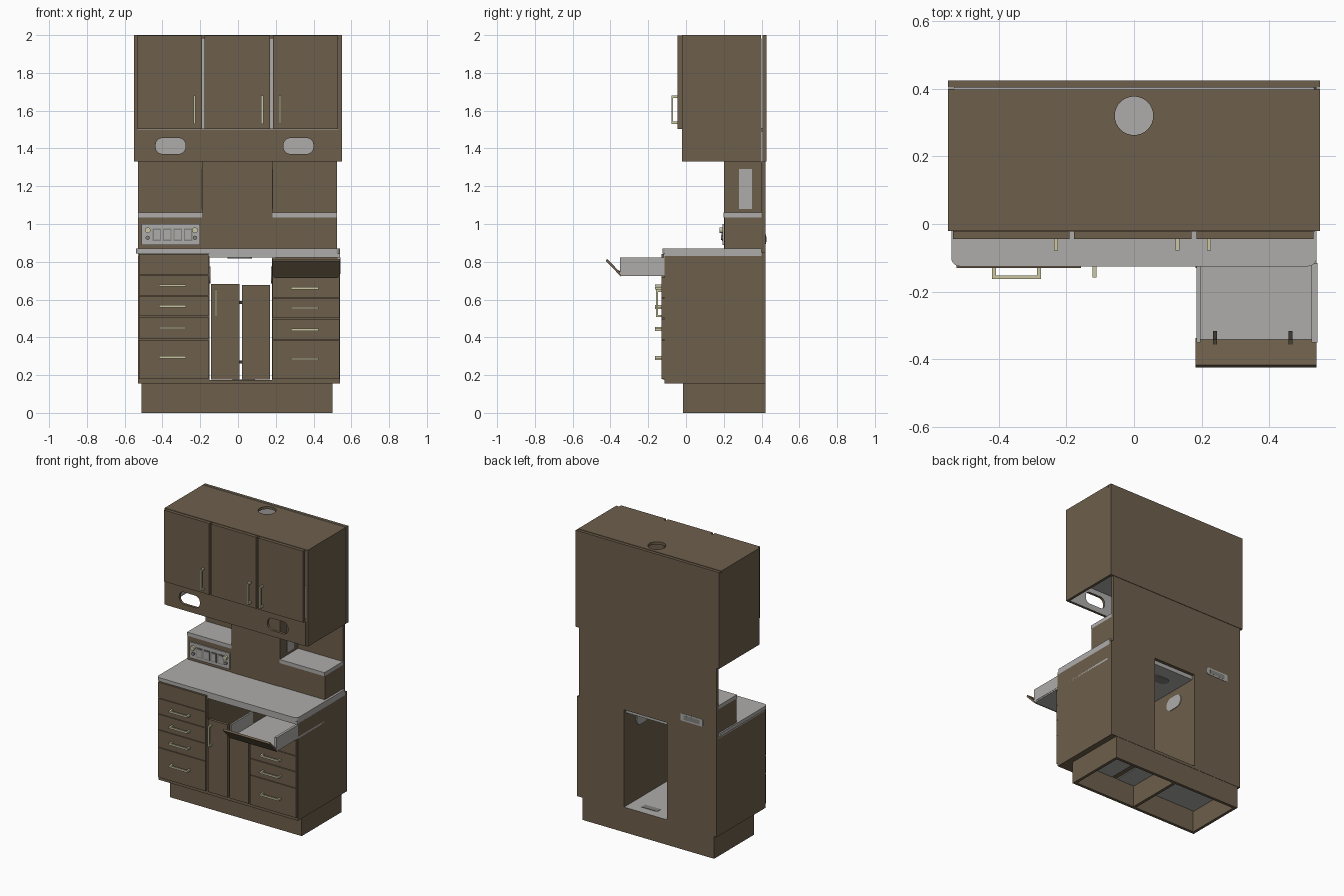
import bpy, math
from mathutils import Vector

old = bpy.data.objects.get("Cube")
if old:
    bpy.data.objects.remove(old, do_unlink=True)


def material(name, rgb):
    m = bpy.data.materials.new(name)
    m.use_nodes = True
    m.diffuse_color = (*rgb, 1)
    m.node_tree.nodes["Principled BSDF"].inputs["Base Color"].default_value = (*rgb, 1)
    return m


BROWN = material("brown laminate", (0.155, 0.115, 0.072))
GREY = material("grey laminate", (0.42, 0.415, 0.40))
CREAM = material("cream metal", (0.60, 0.57, 0.36))
DARK = material("dark trim", (0.05, 0.042, 0.03))
SLATE = material("slate fitting", (0.22, 0.22, 0.21))


def mesh_object(name, verts, faces, *mats):
    me = bpy.data.meshes.new(name)
    me.from_pydata(verts, [], faces)
    ob = bpy.data.objects.new(name, me)
    bpy.context.collection.objects.link(ob)
    for m in mats:
        me.materials.append(m)
    return ob


def prism(name, pts, axis, lo, hi, mat):
    """Extrude a 2D outline along an axis (0=x, 1=y, 2=z)."""
    def place(p, d):
        v = list(p)
        v.insert(axis, d)
        return v
    n = len(pts)
    verts = [place(p, d) for d in (lo, hi) for p in pts]
    faces = [[i, (i + 1) % n, n + (i + 1) % n, n + i] for i in range(n)]
    faces += [list(range(n))[::-1], list(range(n, 2 * n))]
    if axis == 1:
        faces = [f[::-1] for f in faces]
    return mesh_object(name, verts, faces, mat)


def box(name, x, y, z, mat=BROWN, inside=None):
    """Box from ranges; faces pointing along 'inside' become grey."""
    ob = prism(name, [(x[0], y[0]), (x[1], y[0]), (x[1], y[1]), (x[0], y[1])], 2, z[0], z[1], mat)
    if inside:
        ob.data.materials.append(GREY)
        for p in ob.data.polygons:
            if p.normal.dot(Vector(inside)) > 0.9:
                p.material_index = 1
    return ob


def rounded(cu, cv, w, h, r, steps=6):
    pts = []
    for q, (su, sv) in enumerate([(1, 1), (-1, 1), (-1, -1), (1, -1)]):
        for i in range(steps + 1):
            a = (q + i / steps) * math.pi / 2
            pts.append((cu + su * (w / 2 - r) + r * math.cos(a),
                        cv + sv * (h / 2 - r) + r * math.sin(a)))
    return pts


def disc(cu, cv, r, n=32):
    return [(cu + r * math.cos(math.tau * i / n), cv + r * math.sin(math.tau * i / n)) for i in range(n)]


def cut(target, cutter):
    cutter.hide_render = True
    mod = target.modifiers.new("cut", 'BOOLEAN')
    mod.operation, mod.solver, mod.object = 'DIFFERENCE', 'EXACT', cutter
    bpy.context.view_layer.objects.active = target
    bpy.ops.object.modifier_apply(modifier=mod.name)
    bpy.data.objects.remove(cutter, do_unlink=True)


def handle(name, x, z, y, length, vertical=False):
    t, h, out = 0.006, length / 2, y - 0.033
    ends = [-h + t, h - t]
    if vertical:
        box(name, (x - t, x + t), (out, out + 0.01), (z - h, z + h), CREAM)
        for e in ends:
            box(name + "_post", (x - t, x + t), (out + 0.01, y), (z + e - t, z + e + t), CREAM)
    else:
        box(name, (x - h, x + h), (out, out + 0.01), (z - t, z + t), CREAM)
        for e in ends:
            box(name + "_post", (x + e - t, x + e + t), (out + 0.01, y), (z - t, z + t), CREAM)


# Plinth: open frame with a centre rib
box("plinth_front", (-0.51, 0.50), (-0.015, 0.005), (0, 0.155))
box("plinth_back", (-0.51, 0.50), (0.40, 0.42), (0, 0.155))
for x in (-0.51, -0.01, 0.48):
    box("plinth_rib", (x, x + 0.02), (0.005, 0.40), (0, 0.155))
for x0, x1 in ((-0.49, -0.01), (0.01, 0.15), (0.19, 0.48)):
    box("plinth_underside", (x0, x1), (0.01, 0.395), (0.149, 0.155), GREY)

# Lower cabinet: two drawer banks with an open middle bay
box("left_bank_body", (0.18, 0.54), (-0.115, 0.40), (0.155, 0.72))
box("left_bank_upper_side", (0.525, 0.54), (-0.115, 0.40), (0.72, 0.83))
box("left_bank_upper_divider", (0.18, 0.195), (-0.115, 0.40), (0.72, 0.83))
box("right_bank_body", (-0.53, -0.15), (-0.115, 0.40), (0.155, 0.83))
box("left_bank_back", (0.18, 0.54), (0.40, 0.422), (0.155, 0.85))
box("right_bank_back", (-0.53, -0.15), (0.40, 0.422), (0.155, 0.85))
box("bay_floor", (-0.15, 0.18), (-0.115, 0.422), (0.155, 0.175), BROWN, (0, 0, 1))
box("bay_floor_slot", (-0.03, 0.09), (0.32, 0.36), (0.175, 0.178), SLATE)
for x in (-0.15, 0.175):
    prism("divider_port", rounded(0.22, 0.73, 0.14, 0.09, 0.044), 0, x, x + 0.005, GREY)

# Bay doors
box("right_bay_door", (-0.143, 0.008), (-0.125, -0.105), (0.178, 0.683))
box("left_bay_door", (0.022, 0.17), (-0.125, -0.105), (0.178, 0.677))
handle("bay_door_handle", -0.117, 0.58, -0.125, 0.145, True)
for z in (0.27, 0.585):
    box("bay_hinge", (-0.005, 0.03), (-0.105, -0.097), (z - 0.008, z + 0.008), DARK)

# Drawer fronts and pulls
for side, x0, x1, splits, pulls, cx in (
        ("left", 0.182, 0.538, (0.178, 0.385, 0.50, 0.61, 0.72), (0.285, 0.44, 0.555, 0.66), 0.353),
        ("right", -0.525, -0.157, (0.178, 0.388, 0.51, 0.62, 0.73, 0.842), (0.295, 0.45, 0.565, 0.675), -0.347)):
    for a, b in zip(splits, splits[1:]):
        box(side + "_drawer_front", (x0, x1), (-0.13, -0.115), (a + 0.002, b - 0.002))
    for z in pulls:
        handle(side + "_drawer_pull", cx, z, -0.13, 0.145)

# Pulled-out tray with a folded-down flap
box("tray_floor", (0.185, 0.54), (-0.345, 0.38), (0.725, 0.737), GREY)
for x0, x1 in ((0.185, 0.197), (0.525, 0.542)):
    box("tray_side", (x0, x1), (-0.35, -0.115), (0.735, 0.822), GREY)
prism("tray_flap", [(-0.345, 0.722), (-0.337, 0.732), (-0.417, 0.815), (-0.425, 0.805)], 0, 0.182, 0.54, BROWN)
for x in (0.24, 0.463):
    prism("flap_hinge", [(-0.317, 0.738), (-0.317, 0.744), (-0.342, 0.744), (-0.357, 0.757), (-0.357, 0.750), (-0.342, 0.738)],
          0, x - 0.006, x + 0.006, DARK)

# Countertop with rounded front corners
counter = prism("countertop", rounded(0, 0.1375, 1.08, 0.525, 0.025), 2, 0.845, 0.87, GREY)
box("countertop_back_strip", (-0.54, 0.54), (0.36, 0.40), (0.845, 0.87), GREY)
box("countertop_core", (-0.15, 0.54), (-0.118, 0.40), (0.822, 0.845), GREY)
box("countertop_core_right", (-0.53, -0.15), (-0.112, 0.40), (0.83, 0.845), GREY)
prism("counter_port", rounded(0.01, 0.27, 0.13, 0.07, 0.034), 2, 0.818, 0.822, SLATE)

# Splashback: centre column, low wings with ledges, back panel
box("centre_column", (-0.19, 0.182), (0.20, 0.40), (0.87, 1.33))
box("middle_back_panel", (-0.53, 0.525), (0.40, 0.422), (0.85, 1.33))
for x0, x1 in ((-0.53, -0.19), (0.182, 0.525)):
    box("wing", (x0, x1), (0.203, 0.40), (0.87, 1.035))
    box("wing_ledge", (x0, x1), (0.198, 0.40), (1.035, 1.06), GREY)
for x in (-0.194, 0.182):
    box("column_window", (x, x + 0.004), (0.28, 0.35), (1.08, 1.29), GREY)
prism("rear_service_slot", rounded(-0.34, 0.92, 0.17, 0.05, 0.008), 1, 0.42, 0.4245, GREY)
box("rear_service_recess", (-0.40, -0.28), (0.4235, 0.425), (0.905, 0.935), SLATE)

# Control panel on the right wing
box("control_panel", (-0.51, -0.20), (0.194, 0.204), (0.89, 1.0), GREY)
for i in range(4):
    x = -0.452 + i * 0.055
    box("socket_rim", (x, x + 0.045), (0.190, 0.194), (0.91, 0.975), SLATE)
    box("socket_face", (x + 0.006, x + 0.039), (0.187, 0.190), (0.917, 0.968), GREY)
for x in (-0.478, -0.228):
    prism("upper_knob", disc(x, 0.967, 0.015, 20), 1, 0.178, 0.194, CREAM)
    prism("lower_knob", disc(x, 0.927, 0.011, 20), 1, 0.184, 0.194, SLATE)

# Upper cabinet shell, open underneath
for s in (-1, 1):
    xs = sorted((s * 0.55, s * 0.532))
    box("upper_side", xs, (-0.02, 0.40), (1.33, 1.982), BROWN, (-s, 0, 0))
top = box("upper_top", (-0.55, 0.55), (-0.02, 0.398), (1.982, 2.0))
cut(top, prism("vent_cutter", disc(0, 0.32, 0.057), 2, 1.95, 2.05, BROWN))
box("upper_back", (-0.55, 0.55), (0.404, 0.425), (1.33, 2.0), BROWN, (0, -1, 0))
box("upper_floor", (-0.532, 0.532), (-0.018, 0.404), (1.49, 1.508), GREY)
fascia = box("upper_fascia", (-0.535, 0.535), (-0.022, -0.004), (1.33, 1.50), BROWN, (0, 1, 0))
for x in (-0.357, 0.32):
    cut(fascia, prism("port_cutter", rounded(x, 1.413, 0.158, 0.084, 0.036), 1, -0.1, 0.1, BROWN))

# Upper doors and handles
for x0, x1, hx in ((-0.535, -0.19, -0.23), (-0.177, 0.17, 0.128), (0.185, 0.53, 0.222)):
    box("upper_door", (x0, x1), (-0.045, -0.022), (1.502, 1.998))
    handle("upper_door_handle", hx, 1.605, -0.045, 0.15, True)
